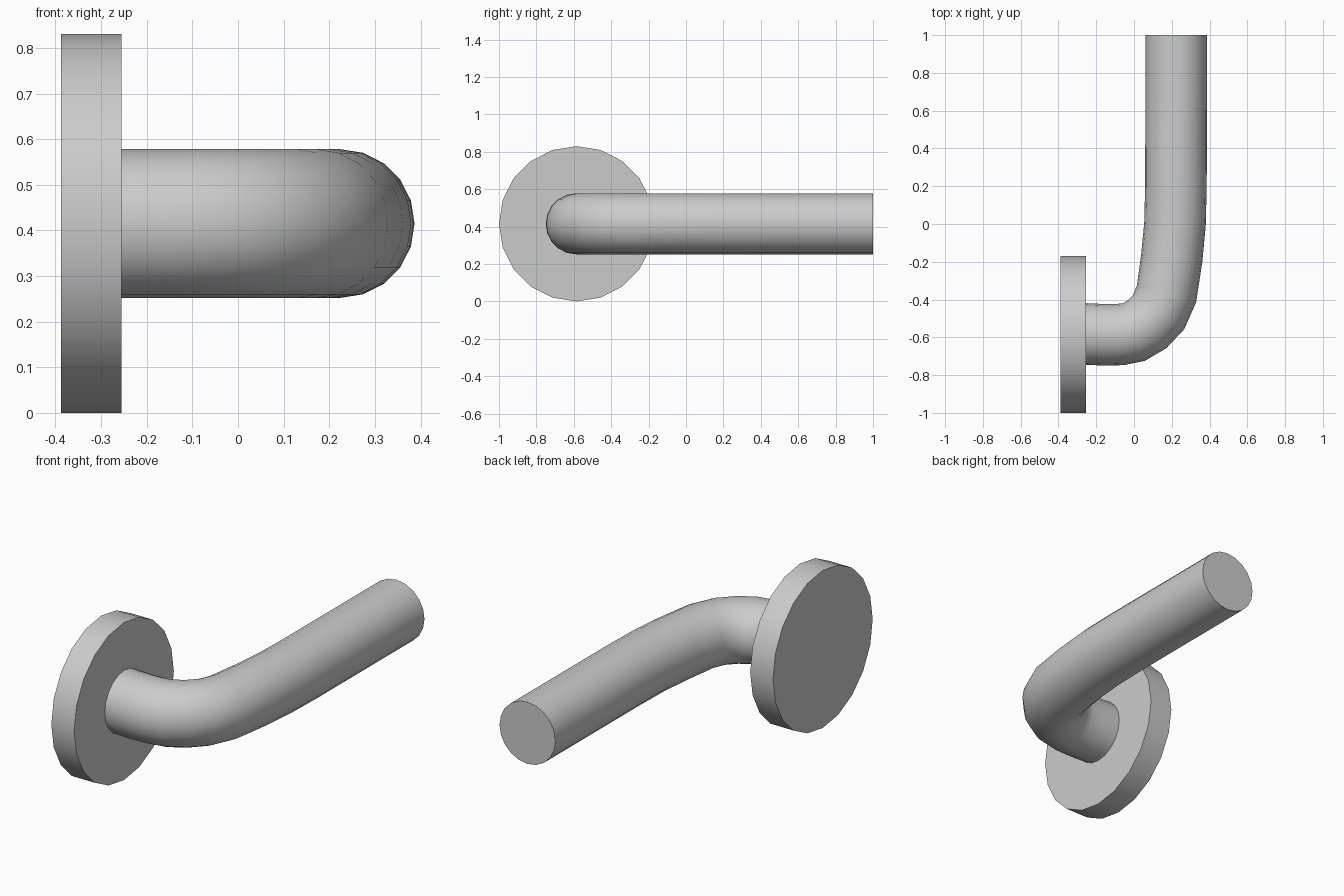
import bpy, bmesh
from math import sin, cos, pi, radians
from mathutils import Vector

if "Cube" in bpy.data.objects:
    bpy.data.objects.remove(bpy.data.objects["Cube"])

SIDES = 20
ZC = 0.415


def sweep(name, path, radius):
    """Capped round tube along a path lying in the horizontal plane z = ZC."""
    pts = [Vector((x, y, ZC)) for x, y in path]
    bm = bmesh.new()
    rings = []
    for i, p in enumerate(pts):
        before = (p - pts[i - 1]).normalized() if i else Vector((1, 0, 0))
        after = (pts[i + 1] - p).normalized() if i < len(pts) - 1 else before
        t = (before if i == 0 else before + after).normalized()
        side = Vector((t.y, -t.x, 0))
        rings.append([bm.verts.new(p + radius * (side * cos(a) + Vector((0, 0, sin(a)))))
                      for a in (2 * pi * k / SIDES for k in range(SIDES))])
    for a, b in zip(rings, rings[1:]):
        for k in range(SIDES):
            n = (k + 1) % SIDES
            bm.faces.new((a[k], a[n], b[n], b[k]))
    bm.faces.new(rings[0])
    bm.faces.new(rings[-1])
    bmesh.ops.recalc_face_normals(bm, faces=bm.faces)
    mesh = bpy.data.meshes.new(name)
    bm.to_mesh(mesh)
    bm.free()
    obj = bpy.data.objects.new(name, mesh)
    bpy.context.collection.objects.link(obj)
    bpy.ops.object.select_all(action='DESELECT')
    obj.select_set(True)
    bpy.context.view_layer.objects.active = obj
    bpy.ops.object.shade_smooth_by_angle(angle=radians(40))
    return obj


# round mounting plate
sweep("wall_plate", [(-0.388, -0.585), (-0.255, -0.585)], 0.415)

# bent lever, starting at the plate
sweep("lever_handle", [(-0.257, -0.582), (-0.15, -0.587), (-0.07, -0.585),
                       (0.0, -0.572), (0.07, -0.53), (0.13, -0.467),
                       (0.172, -0.37), (0.20, -0.18), (0.217, 0.0),
                       (0.222, 0.2), (0.224, 1.0)], 0.163)
